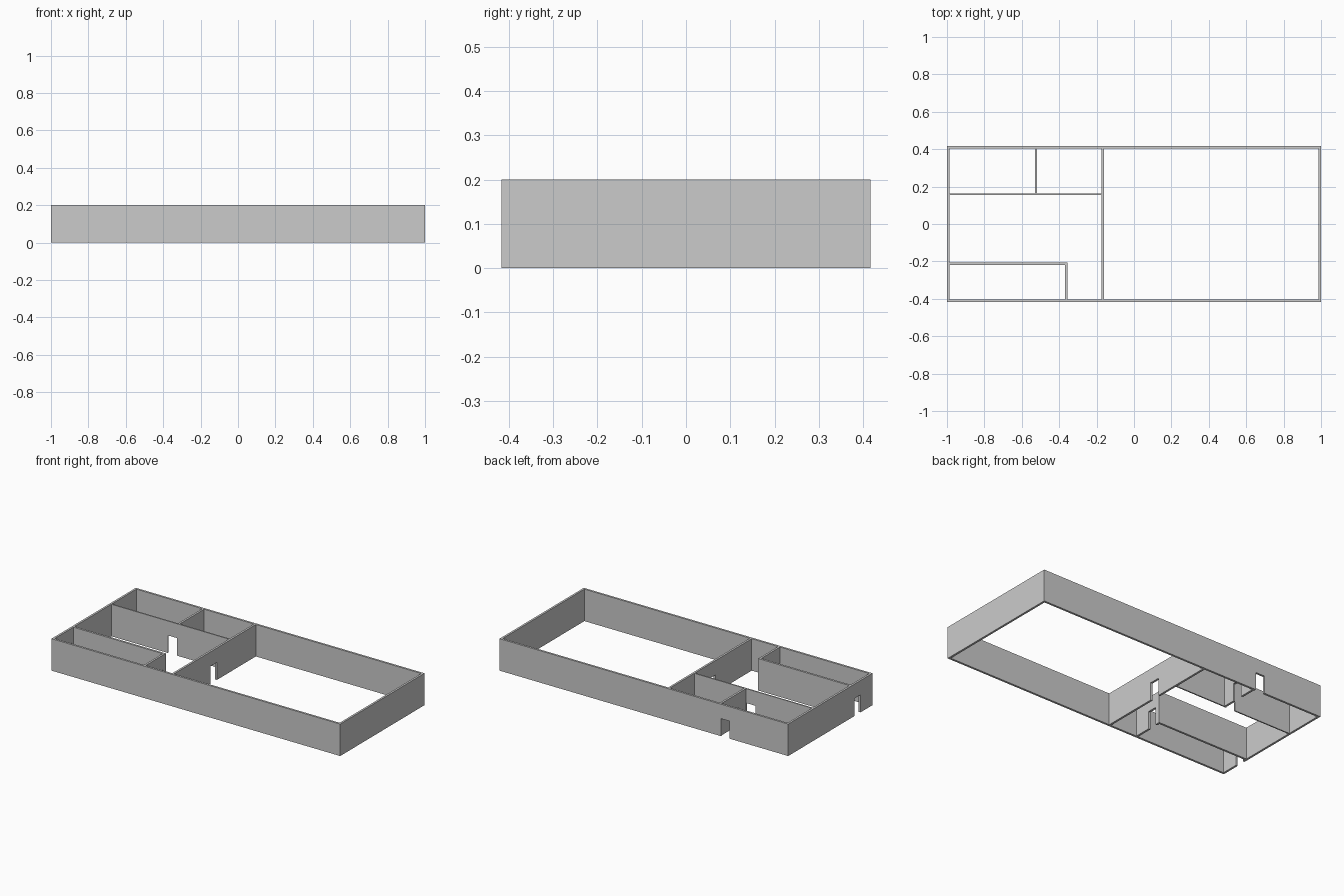
import bpy
import bmesh
from mathutils import Vector

if "Cube" in bpy.data.objects:
    bpy.data.objects.remove(bpy.data.objects["Cube"])

H = 0.2        # wall height
DOOR_H = 0.11  # door opening height
X, Y = 1.0, 0.417
T = 0.013      # wall thickness


def wall(name, axis, pos, start, end, door=None, t=T):
    """Extruded wall elevation running along an axis, with an optional door notch."""
    prof = [(start, 0)]
    if door:
        a, b = door
        prof += [(a, 0), (a, DOOR_H), (b, DOOR_H), (b, 0)]
    prof += [(end, 0), (end, H), (start, H)]

    def place(s, z):
        return (s, pos - t / 2, z) if axis == 'x' else (pos - t / 2, s, z)

    bm = bmesh.new()
    face = bm.faces.new([bm.verts.new(place(s, z)) for s, z in prof])
    out = bmesh.ops.extrude_face_region(bm, geom=[face])
    verts = [g for g in out['geom'] if isinstance(g, bmesh.types.BMVert)]
    bmesh.ops.translate(bm, verts=verts,
                        vec=Vector((0, t, 0) if axis == 'x' else (t, 0, 0)))
    bmesh.ops.recalc_face_normals(bm, faces=bm.faces)
    mesh = bpy.data.meshes.new(name)
    bm.to_mesh(mesh)
    bm.free()
    obj = bpy.data.objects.new(name, mesh)
    bpy.context.collection.objects.link(obj)
    return obj


side_door = (-0.298, -0.237)
back_door = (-0.595, -0.533)
yi = Y - T     # inner face of the front and back walls
xi = X - T     # inner face of the left and right walls

# Outer shell
wall("front_wall", 'x', -Y + T / 2, -X, X)
wall("back_wall", 'x', Y - T / 2, -X, X, back_door)
wall("left_wall", 'y', -X + T / 2, -yi, yi, side_door)
wall("right_wall", 'y', X - T / 2, -yi, yi)

# Partition between the large hall and the small rooms
wall("hall_partition", 'y', -0.166, -yi, yi, (-0.046, 0.02))

# Back rooms
wall("back_room_partition", 'x', 0.16, -xi, -0.166 - T / 2, back_door, 0.008)
wall("back_room_divider", 'y', -0.524, 0.164, yi, (0.24, 0.308))

# Front left room
wall("front_room_partition", 'x', -0.213, -xi, -0.362 + T / 2)
wall("front_room_end", 'y', -0.362, -yi, -0.213 - T / 2, side_door)
